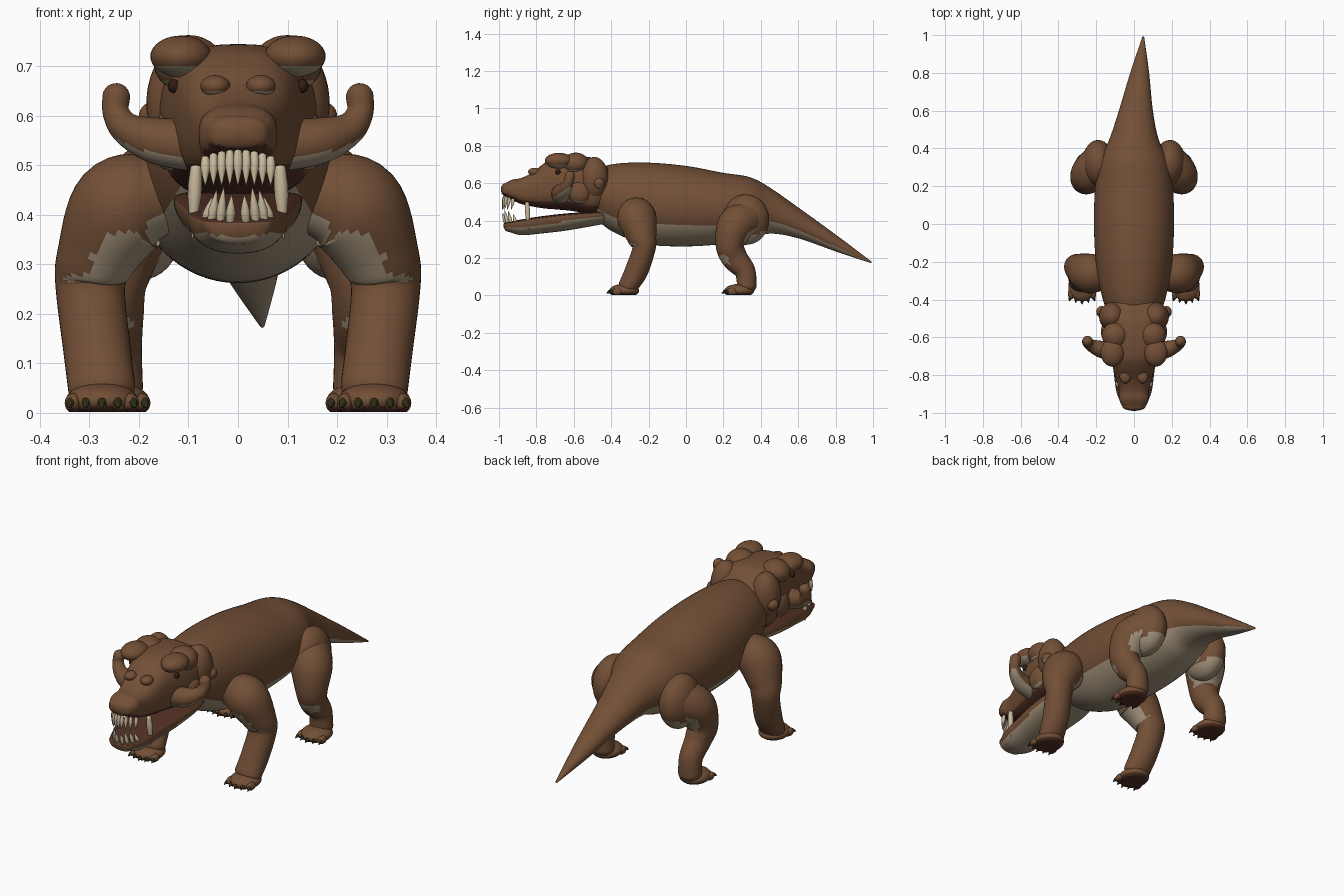
import bpy, bmesh, math
from mathutils import Vector

if "Cube" in bpy.data.objects:
    bpy.data.objects.remove(bpy.data.objects["Cube"])


def material(name, rgb):
    m = bpy.data.materials.new(name)
    m.use_nodes = True
    m.diffuse_color = (*rgb, 1)
    bsdf = m.node_tree.nodes["Principled BSDF"]
    bsdf.inputs["Base Color"].default_value = (*rgb, 1)
    bsdf.inputs["Roughness"].default_value = 0.8
    return m


HIDE = material("brown_hide", (0.17, 0.079, 0.037))
BELLY = material("pale_belly", (0.36, 0.285, 0.195))
MOUTH = material("dark_mouth", (0.085, 0.03, 0.018))
TOOTH = material("ivory_tooth", (0.6, 0.5, 0.34))
CLAW = material("black_claw", (0.025, 0.024, 0.008))
EYE = material("dark_eye", (0.03, 0.012, 0.006))


def catmull(pts, steps):
    """Smooth interpolation through tuples of any length."""
    ext = [pts[0]] + list(pts) + [pts[-1]]
    rows = []
    for i in range(len(pts) - 1):
        for s in range(steps):
            t = s / steps
            rows.append([0.5 * (2 * b + (c - a) * t + (2 * a - 5 * b + 4 * c - d) * t ** 2
                                + (3 * b - a - 3 * c + d) * t ** 3)
                         for a, b, c, d in zip(*ext[i:i + 4])])
    return rows + [list(pts[-1])]


def tube(bm, pts, ring=36, steps=7, cap=1.0, fixed=False, boxy=1.0, top=1.0):
    """Sweep an oval through (x, y, z, width, depth) stations, with domed ends."""
    pts = [p if len(p) == 5 else (*p, p[3]) for p in pts]
    rows = catmull(pts, steps)
    cen = [Vector(r[:3]) for r in rows]
    tan = [(cen[min(i + 1, len(cen) - 1)] - cen[max(i - 1, 0)]).normalized() for i in range(len(cen))]
    sections = [(c, t, r[3], r[4]) for c, t, r in zip(cen, tan, rows)]

    def dome(sec, sign):
        c, t, w, h = sec
        return [(c + t * sign * cap * min(w, h) * math.sin(a), t, w * math.cos(a), h * math.cos(a))
                for a in (0.3, 0.6, 0.9, 1.2, 1.45)]

    sections = dome(sections[0], -1)[::-1] + sections + dome(sections[-1], 1)
    loops = []
    for c, t, w, h in sections:
        if fixed:
            side, up = Vector((1, 0, 0)), Vector((0, 0, 1))
        else:
            ref = Vector((0, 1, 0)) if abs(t.y) < 0.9 else Vector((0, 0, 1))
            up = (ref - t * ref.dot(t)).normalized()
            side = t.cross(up)
        loop = []
        for k in range(ring):
            a = math.tau * k / ring
            u = math.copysign(abs(math.cos(a)) ** boxy, math.cos(a))
            v = math.copysign(abs(math.sin(a)) ** boxy, math.sin(a))
            loop.append(bm.verts.new(c + side * (w * u) + up * (h * v * (top if v > 0 else 1))))
        loops.append(loop)
    for a, b in zip(loops, loops[1:]):
        for k in range(ring):
            bm.faces.new((a[k], a[(k + 1) % ring], b[(k + 1) % ring], b[k]))
    bm.faces.new(loops[0])
    bm.faces.new(loops[-1][::-1])


def ball(bm, centre, radii):
    made = bmesh.ops.create_uvsphere(bm, u_segments=32, v_segments=20, radius=1)["verts"]
    for v in made:
        v.co = Vector([c + r * x for c, r, x in zip(centre, radii, v.co)])


def spike(bm, base, tip, r):
    """A tooth or claw that swells slightly before its point."""
    a, b = Vector(base), Vector(tip)
    tube(bm, [(*a, r * 0.8), (*a.lerp(b, 0.4), r), (*b, r * 0.1)], ring=10, steps=3, cap=0.5)


def finish(name, bm, mats, rule=None, mirror=False):
    bmesh.ops.recalc_face_normals(bm, faces=bm.faces)
    for f in bm.faces:
        f.smooth = True
        f.material_index = rule(f.normal, f.calc_center_median()) if rule else 0
    mesh = bpy.data.meshes.new(name)
    bm.to_mesh(mesh)
    bm.free()
    for m in mats:
        mesh.materials.append(m)
    ob = bpy.data.objects.new(name, mesh)
    bpy.context.collection.objects.link(ob)
    if mirror:
        mod = ob.modifiers.new("mirror", 'MIRROR')
        mod.use_mirror_merge = False
    return ob


def underside(n, c):
    return 1 if n.z < -0.46 else 0


def leg_rule(n, c):
    return 1 if n.z < -0.4 and c.z > 0.17 else 0


def profile(rows):
    """(y, top, bottom, half width) to sweep stations."""
    return [(0, y, (t + b) / 2, w, (t - b) / 2) for y, t, b, w in rows]


# Body and tail, with the tail tip swung slightly to one side
bm = bmesh.new()
trunk = profile([(-0.5, 0.66, 0.43, 0.12), (-0.4, 0.7, 0.345, 0.165), (-0.22, 0.71, 0.275, 0.2),
                 (0, 0.692, 0.262, 0.212), (0.2, 0.655, 0.275, 0.205), (0.34, 0.632, 0.3, 0.18),
                 (0.45, 0.575, 0.33, 0.13), (0.6, 0.47, 0.305, 0.09), (0.8, 0.325, 0.235, 0.05),
                 (0.99, 0.182, 0.172, 0.005)])
trunk = [(0.05 * max(0, (p[1] - 0.5) / 0.5), *p[1:]) for p in trunk]
tube(bm, trunk, ring=64, steps=10, cap=0.4, fixed=True)
finish("body_and_tail", bm, [HIDE, BELLY], underside)

# Skull
bm = bmesh.new()
tube(bm, profile([(-0.965, 0.6, 0.53, 0.062), (-0.93, 0.618, 0.51, 0.078), (-0.88, 0.628, 0.488, 0.08),
                  (-0.82, 0.658, 0.475, 0.095), (-0.76, 0.705, 0.465, 0.112), (-0.7, 0.735, 0.46, 0.128),
                  (-0.6, 0.745, 0.45, 0.152), (-0.5, 0.735, 0.43, 0.16), (-0.45, 0.7, 0.45, 0.145)]),
     ring=48, cap=0.7, fixed=True, boxy=0.75)
finish("skull", bm, [HIDE, MOUTH], lambda n, c: 1 if n.z < -0.6 else 0)

# Lower jaw: flat-topped trough
bm = bmesh.new()
tube(bm, [(0, -0.95, 0.385, 0.07, 0.045), (0, -0.88, 0.395, 0.095, 0.073), (0, -0.78, 0.41, 0.108, 0.08),
          (0, -0.65, 0.425, 0.125, 0.08), (0, -0.53, 0.435, 0.13, 0.07), (0, -0.45, 0.44, 0.12, 0.06)],
     ring=48, cap=0.6, fixed=True, boxy=0.85, top=0.15)
finish("lower_jaw", bm, [HIDE, BELLY, MOUTH],
       lambda n, c: 2 if n.z > 0.7 else 1 if n.z < -0.4 else 0)

# Brow, crown and cheek bosses
bm = bmesh.new()
for centre, radii in [((0.115, -0.68, 0.72), (0.062, 0.075, 0.042)),
                      ((0.1, -0.59, 0.705), (0.07, 0.07, 0.058)),
                      ((0.115, -0.49, 0.625), (0.07, 0.075, 0.115)),
                      ((0.172, -0.465, 0.6), (0.028, 0.03, 0.028)),
                      ((0.14, -0.57, 0.55), (0.035, 0.06, 0.06)),
                      ((0.046, -0.81, 0.66), (0.03, 0.034, 0.022))]:
    ball(bm, centre, radii)
finish("skull_bosses", bm, [HIDE, BELLY], lambda n, c: 1 if n.z < -0.6 else 0, True)

# Cheek horns
bm = bmesh.new()
tube(bm, [(0.09, -0.67, 0.54, 0.052), (0.165, -0.665, 0.55, 0.047), (0.222, -0.645, 0.572, 0.034),
          (0.246, -0.628, 0.605, 0.027), (0.246, -0.62, 0.638, 0.028)])
finish("cheek_horns", bm, [HIDE, BELLY], underside, True)

# Eyes
bm = bmesh.new()
ball(bm, (0.13, -0.685, 0.66), (0.012, 0.014, 0.014))
finish("eyes", bm, [EYE], mirror=True)

# Front legs
bm = bmesh.new()
tube(bm, [(0.17, -0.27, 0.44, 0.085), (0.235, -0.262, 0.41, 0.105), (0.288, -0.235, 0.31, 0.08),
          (0.298, -0.225, 0.25, 0.07, 0.062), (0.285, -0.265, 0.13, 0.068, 0.062),
          (0.275, -0.31, 0.05, 0.068, 0.052)], cap=0.8)
finish("front_legs", bm, [HIDE, BELLY], leg_rule, True)

# Hind legs: round thigh plus bent shank
bm = bmesh.new()
ball(bm, (0.19, 0.32, 0.405), (0.085, 0.125, 0.135))
tube(bm, [(0.18, 0.33, 0.41, 0.1), (0.235, 0.265, 0.37, 0.1), (0.257, 0.235, 0.27, 0.077),
          (0.252, 0.26, 0.2, 0.062, 0.07), (0.25, 0.315, 0.13, 0.056), (0.25, 0.325, 0.05, 0.058, 0.052)],
     cap=0.8)
finish("hind_legs", bm, [HIDE, BELLY], leg_rule, True)

# Feet with flat soles, and five claws each
for name, x, y in (("front", 0.275, -0.33), ("hind", 0.252, 0.285)):
    bm = bmesh.new()
    ball(bm, (x, y, 0.025), (0.073, 0.08, 0.036))
    for i in range(-2, 3):
        ball(bm, (x + i * 0.029, y - 0.052 + 0.007 * abs(i), 0.02), (0.017, 0.03, 0.02))
    for v in bm.verts:
        v.co.z = max(v.co.z, 0.002)
    finish(name + "_feet", bm, [HIDE, MOUTH], lambda n, c: 1 if n.z < -0.6 else 0, True)
    bm = bmesh.new()
    for i in range(-2, 3):
        bx, by = x + i * 0.03, y - 0.068 + 0.008 * abs(i)
        spike(bm, (bx, by, 0.027), (bx + i * 0.004, by - 0.028, 0.01), 0.009)
    finish(name + "_claws", bm, [CLAW], mirror=True)

# Upper teeth around the muzzle
bm = bmesh.new()
for i in range(-4, 5):
    x, back = i * 0.0165, 0.003 * i * i
    spike(bm, (x, -0.972 + back, 0.528 - 0.0008 * i * i), (x, -0.982 + back, 0.46), 0.0095)
finish("upper_teeth", bm, [TOOTH])

# Lower teeth and long canines
bm = bmesh.new()
for x, y, tall in ((0.016, -0.965, 0.05), (0.036, -0.955, 0.065), (0.054, -0.935, 0.06), (0.066, -0.91, 0.045)):
    spike(bm, (x, y, 0.385), (x * 0.8, y - 0.015, 0.39 + tall), 0.0095)
finish("lower_teeth", bm, [TOOTH], mirror=True)
bm = bmesh.new()
spike(bm, (0.085, -0.85, 0.495), (0.092, -0.842, 0.352), 0.014)
finish("canine_teeth", bm, [TOOTH], mirror=True)
